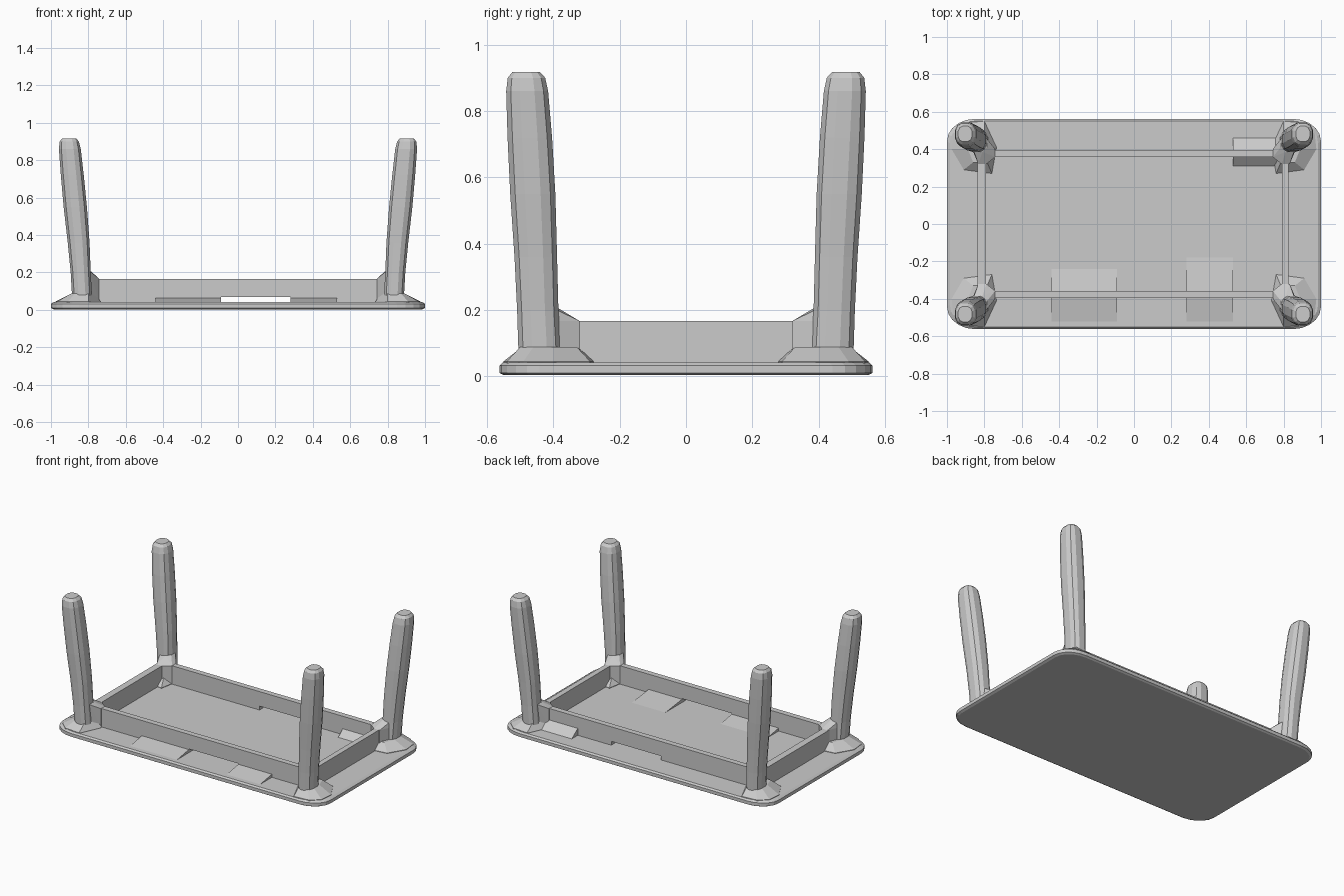
import bpy, bmesh, math

if "Cube" in bpy.data.objects:
    bpy.data.objects.remove(bpy.data.objects["Cube"])

SIDES = [(sx, sy) for sx in (-1, 1) for sy in (-1, 1)]


def finish(name, bm):
    bmesh.ops.recalc_face_normals(bm, faces=bm.faces)
    me = bpy.data.meshes.new(name)
    bm.to_mesh(me)
    bm.free()
    ob = bpy.data.objects.new(name, me)
    bpy.context.collection.objects.link(ob)
    return ob


def loft(name, rings):
    bm = bmesh.new()
    loops = [[bm.verts.new(p) for p in r] for r in rings]
    n = len(loops[0])
    for a, b in zip(loops, loops[1:]):
        for i in range(n):
            j = (i + 1) % n
            bm.faces.new((a[i], a[j], b[j], b[i]))
    bm.faces.new(loops[0])
    bm.faces.new(loops[-1])
    return finish(name, bm)


def hull(name, pts):
    bm = bmesh.new()
    for p in pts:
        bm.verts.new(p)
    bmesh.ops.convex_hull(bm, input=bm.verts)
    return finish(name, bm)


def box(name, x0, x1, y0, y1, z0, z1):
    return hull(name, [(x, y, z) for x in (x0, x1) for y in (y0, y1) for z in (z0, z1)])


def outline(hx, hy, rx, ry, z, steps=5):
    pts = []
    for k, (sx, sy) in enumerate([(1, 1), (-1, 1), (-1, -1), (1, -1)]):
        for i in range(steps + 1):
            a = math.pi / 2 * (k + i / steps)
            pts.append((sx * (hx - rx) + rx * math.cos(a),
                        sy * (hy - ry) + ry * math.sin(a), z))
    return pts


# Tabletop lying face down, with softened edges
loft("tabletop", [outline(0.985, 0.55, 0.14, 0.11, 0.003),
                  outline(1.0, 0.562, 0.15, 0.12, 0.010),
                  outline(1.0, 0.562, 0.15, 0.12, 0.032),
                  outline(0.985, 0.552, 0.15, 0.12, 0.042)])

# Apron rails; the long ones have a shallow slot beneath
for sy, label in ((-1, "front"), (1, "back")):
    y0, y1 = sorted((sy * 0.358, sy * 0.396))
    box(label + "_rail", -0.80, 0.80, y0, y1, 0.068, 0.166)
    for x0, x1 in ((-0.80, -0.09), (0.28, 0.80)):
        box(label + "_rail_foot", x0, x1, y0, y1, 0.035, 0.068)
box("left_rail", -0.838, -0.792, -0.40, 0.40, 0.035, 0.166)
box("right_rail", 0.790, 0.826, -0.40, 0.40, 0.035, 0.166)


# Shallow ramps where the front rail meets the tabletop
def ramp(name, x0, x1, y_out, y_in, y_rail, h):
    hull(name, [(x, y, z) for x in (x0, x1)
                for y, z in ((y_out, 0.042), (y_in, 0.042), (y_rail, h))])


ramp("front_left_ramp", -0.44, -0.09, -0.52, -0.24, -0.38, 0.066)
ramp("front_right_ramp", 0.28, 0.53, -0.52, -0.18, -0.38, 0.066)
ramp("back_right_ramp", 0.53, 0.78, 0.46, 0.31, 0.38, 0.10)

# Leg profile: height, centre x, centre y, half width x, half width y
LEG = [(0.04, 0.832, 0.440, 0.055, 0.066),
       (0.20, 0.841, 0.447, 0.055, 0.064),
       (0.36, 0.852, 0.453, 0.060, 0.066),
       (0.55, 0.870, 0.462, 0.064, 0.070),
       (0.72, 0.886, 0.471, 0.063, 0.069),
       (0.86, 0.899, 0.479, 0.060, 0.065),
       (0.90, 0.902, 0.481, 0.053, 0.058),
       (0.917, 0.903, 0.482, 0.038, 0.043)]

for sx, sy in SIDES:
    tag = ("front" if sy < 0 else "back") + ("_left" if sx < 0 else "_right")

    # Splayed leg, a rounded square leaning outward
    rings = []
    for z, cx, cy, hx, hy in LEG:
        ring = []
        for i in range(12):
            a = math.tau * (i + 0.5) / 12
            c, s = math.cos(a), math.sin(a)
            ring.append((sx * (cx + hx * math.copysign(abs(c) ** 0.8, c)),
                         sy * (cy + hy * math.copysign(abs(s) ** 0.8, s)), z))
        rings.append(ring)
    loft(tag + "_leg", rings)

    # Flared mounting foot around the leg
    low = [(0.76, 0.27), (0.91, 0.29), (0.975, 0.40), (0.965, 0.49),
           (0.91, 0.54), (0.80, 0.55), (0.735, 0.41)]
    high = [(0.785, 0.33), (0.86, 0.33), (0.888, 0.40), (0.890, 0.46),
            (0.87, 0.50), (0.80, 0.495), (0.765, 0.41)]
    loft(tag + "_foot", [[(sx * x, sy * y, z) for x, y in pts]
                         for pts, z in ((low, 0.036), (low, 0.045), (high, 0.088))])

    # Corner gusset tying both rails up to the leg
    base = [(0.742, 0.358), (0.742, 0.40), (0.79, 0.32), (0.832, 0.32),
            (0.87, 0.41), (0.81, 0.48)]
    top = [(0.785, 0.41), (0.79, 0.46), (0.81, 0.385), (0.86, 0.40)]
    hull(tag + "_gusset",
         [(sx * x, sy * y, z) for x, y in base for z in (0.04, 0.166)]
         + [(sx * x, sy * y, 0.205) for x, y in top])
